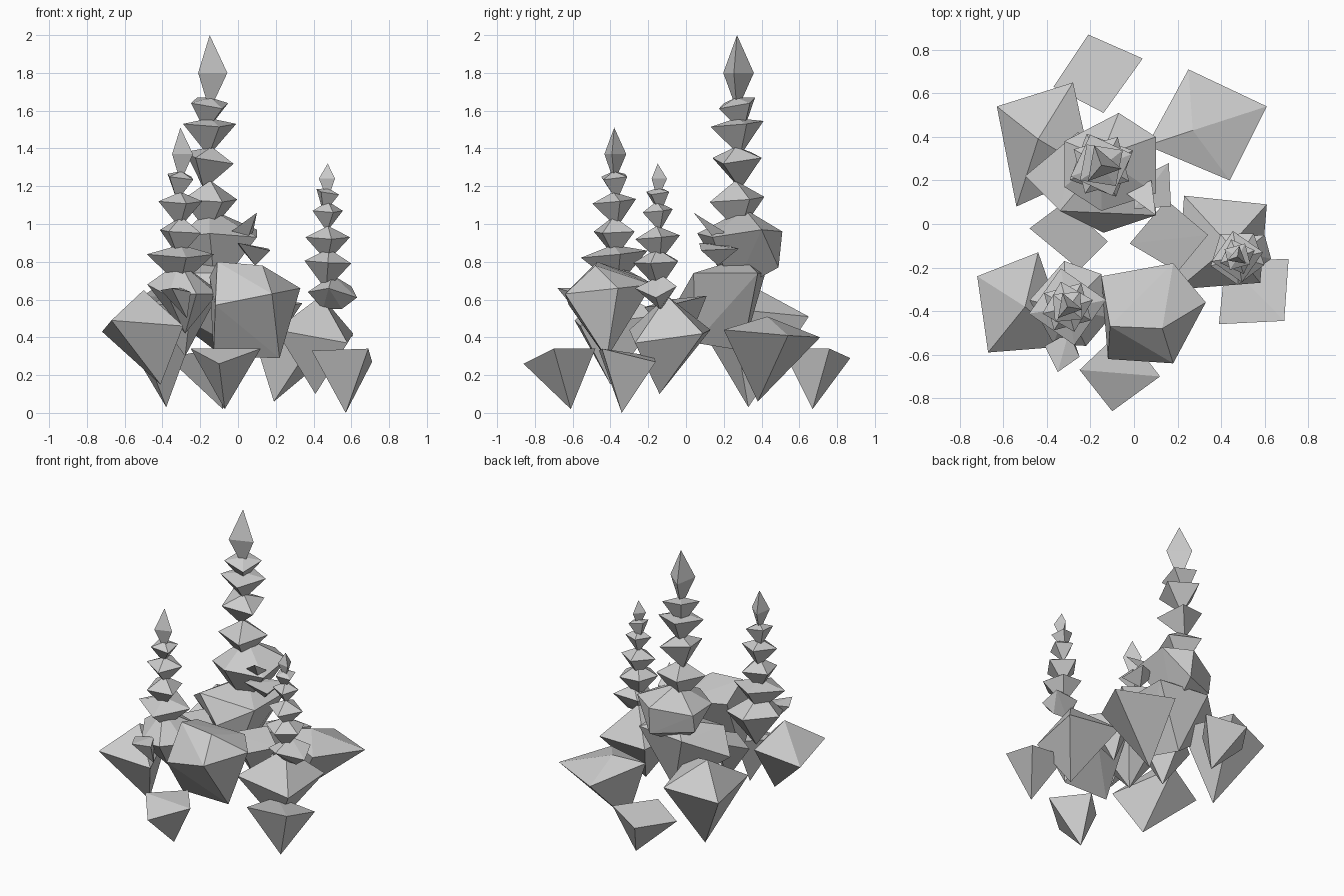
import bpy, bmesh, math
from mathutils import Vector, Matrix


def hull(name, pts):
    """Flat-faced crystal: convex hull of a handful of corner points."""
    bm = bmesh.new()
    for p in pts:
        bm.verts.new(p)
    bmesh.ops.convex_hull(bm, input=bm.verts[:])
    loose = [v for v in bm.verts if not v.link_faces]
    bmesh.ops.delete(bm, geom=loose, context='VERTS')
    bmesh.ops.recalc_face_normals(bm, faces=bm.faces[:])
    me = bpy.data.meshes.new(name)
    bm.to_mesh(me)
    bm.free()
    ob = bpy.data.objects.new(name, me)
    bpy.context.collection.objects.link(ob)
    return ob


def gem(name, x, y, z, r, up, down, turn=0, tilt=0, sides=4):
    """Double pyramid with its girdle at z, tilted a little."""
    rot = Matrix.Rotation(math.radians(turn), 3, 'Z') @ Matrix.Rotation(math.radians(tilt), 3, 'X')
    pts = [Vector((r * math.cos(a), r * math.sin(a), 0))
           for a in (math.tau * i / sides for i in range(sides))]
    pts += [Vector((0, 0, up)), Vector((0, 0, -down))]
    return hull(name, [rot @ p + Vector((x, y, z)) for p in pts])


def spire(name, x, y, rows):
    """Stack of gems; row = z, radius, up, down, turn, tilt, sides."""
    for i, (z, r, up, down, turn, tilt, sides) in enumerate(rows):
        gem(f"{name}_gem_{i + 1}", x, y, z, r, up, down, turn, tilt, sides)


# Three stacked spires, top to bottom
spire("tall_spire", -0.15, 0.27, [
    (1.80, 0.095, 0.20, 0.20, -10, 0, 3),
    (1.64, 0.12, 0.03, 0.16, 35, 14, 4),
    (1.53, 0.15, 0.03, 0.17, 20, 6, 4),
    (1.35, 0.15, 0.06, 0.17, 60, 12, 4),
    (1.13, 0.16, 0.10, 0.18, 25, 5, 4)])
spire("left_spire", -0.305, -0.38, [
    (1.37, 0.068, 0.14, 0.15, 110, 0, 3),
    (1.25, 0.09, 0.03, 0.13, 50, 10, 4),
    (1.12, 0.12, 0.05, 0.14, 15, 6, 4),
    (0.96, 0.125, 0.08, 0.14, 60, 4, 4),
    (0.84, 0.18, 0.05, 0.17, 10, 6, 4)])
spire("right_spire", 0.475, -0.15, [
    (1.24, 0.05, 0.08, 0.11, 80, 0, 3),
    (1.17, 0.07, 0.02, 0.12, 60, 12, 4),
    (1.07, 0.085, 0.05, 0.11, 20, 6, 4),
    (0.93, 0.12, 0.06, 0.13, 10, 5, 4),
    (0.80, 0.13, 0.07, 0.15, 55, 4, 5)])
hull("right_spire_foot_gem", [
    (0.37, -0.19, 0.64), (0.42, -0.06, 0.66), (0.60, -0.05, 0.67), (0.63, -0.16, 0.61),
    (0.48, -0.27, 0.66), (0.50, -0.13, 0.73), (0.45, -0.13, 0.55), (0.55, -0.14, 0.55)])

# Blocks the spires stand on
hull("tall_spire_block", [
    (-0.32, 0.17, 0.93), (-0.15, 0.06, 0.95), (0.10, 0.14, 0.93), (0.10, 0.40, 0.97),
    (-0.07, 0.51, 0.96), (-0.32, 0.38, 0.92), (-0.15, 0.31, 1.08), (-0.32, 0.36, 0.80),
    (-0.06, 0.49, 0.77), (-0.12, 0.25, 0.64)])
hull("tall_spire_base", [
    (-0.34, 0.06, 0.74), (0.10, 0.04, 0.74), (0.10, 0.38, 0.74), (-0.26, 0.42, 0.74),
    (-0.14, 0.30, 0.82), (-0.14, -0.04, 0.60), (-0.50, 0.22, 0.62),
    (-0.05, 0.05, 0.37), (-0.12, 0.30, 0.33)])
hull("left_spire_base", [
    (-0.48, -0.35, 0.68), (-0.32, -0.17, 0.68), (-0.15, -0.23, 0.68), (-0.11, -0.43, 0.63),
    (-0.22, -0.56, 0.63), (-0.37, -0.55, 0.62), (-0.31, -0.39, 0.80), (-0.28, -0.38, 0.42)])
hull("right_spire_base", [
    (0.23, 0.13, 0.44), (0.61, 0.09, 0.42), (0.58, -0.27, 0.37), (0.20, -0.30, 0.44),
    (0.44, -0.10, 0.62), (0.41, -0.14, 0.10)])

# Large front block with a flat bevelled face
hull("front_block", [
    (-0.11, -0.47, 0.80), (0.13, -0.48, 0.78), (0.18, -0.64, 0.63), (-0.12, -0.62, 0.57),
    (0.33, -0.36, 0.66), (0.18, -0.18, 0.68), (-0.15, -0.24, 0.72),
    (-0.13, -0.43, 0.30), (0.22, -0.42, 0.29)])

# Outer rocks: tilted inverted pyramids resting on their points
hull("back_rock", [
    (-0.21, 0.87, 0.29), (0.04, 0.76, 0.34), (-0.14, 0.51, 0.34), (-0.37, 0.63, 0.29),
    (-0.08, 0.67, 0.02)])
hull("back_right_rock", [
    (0.25, 0.71, 0.40), (0.61, 0.54, 0.41), (0.44, 0.20, 0.44), (0.06, 0.36, 0.48),
    (0.27, 0.43, 0.51), (0.19, 0.38, 0.06)])
hull("back_left_rock", [
    (-0.63, 0.54, 0.45), (-0.28, 0.65, 0.51), (-0.19, 0.24, 0.55), (-0.54, 0.08, 0.45),
    (-0.44, 0.39, 0.65), (-0.38, 0.33, 0.03)])
hull("front_left_rock", [
    (-0.72, -0.24, 0.43), (-0.44, -0.13, 0.52), (-0.29, -0.56, 0.46), (-0.67, -0.59, 0.49),
    (-0.50, -0.38, 0.65), (-0.41, -0.40, 0.15)])
hull("front_rock", [
    (-0.10, -0.86, 0.26), (0.12, -0.70, 0.34), (-0.05, -0.48, 0.34), (-0.25, -0.67, 0.34),
    (-0.07, -0.61, 0.02)])
hull("right_rock", [
    (0.42, -0.17, 0.30), (0.71, -0.16, 0.27), (0.69, -0.445, 0.34), (0.39, -0.46, 0.33),
    (0.57, -0.34, 0.0)])

# Inner filler rocks
hull("inner_left_rock", [
    (-0.48, -0.02, 0.58), (-0.32, 0.10, 0.62), (-0.12, -0.08, 0.60), (-0.25, -0.21, 0.56),
    (-0.28, -0.05, 0.30)])
hull("inner_right_rock", [
    (0.15, 0.11, 0.62), (0.34, -0.05, 0.58), (0.20, -0.22, 0.56), (-0.02, -0.09, 0.60),
    (0.15, -0.02, 0.30)])

# Small side crystals
hull("small_back_crystal", [
    (0.0, 0.07, 0.90), (0.17, 0.08, 0.86), (0.16, 0.28, 0.87), (0.0, 0.20, 0.89),
    (0.09, 0.17, 0.78)])
hull("tall_spire_shard", [
    (0.10, 0.04, 1.06), (0.08, 0.20, 0.96), (-0.05, 0.15, 0.95), (0.03, 0.20, 0.86)])
hull("small_front_crystal", [
    (-0.41, -0.56, 0.65), (-0.35, -0.68, 0.66), (-0.25, -0.61, 0.64), (-0.30, -0.50, 0.66),
    (-0.27, -0.55, 0.50)])
